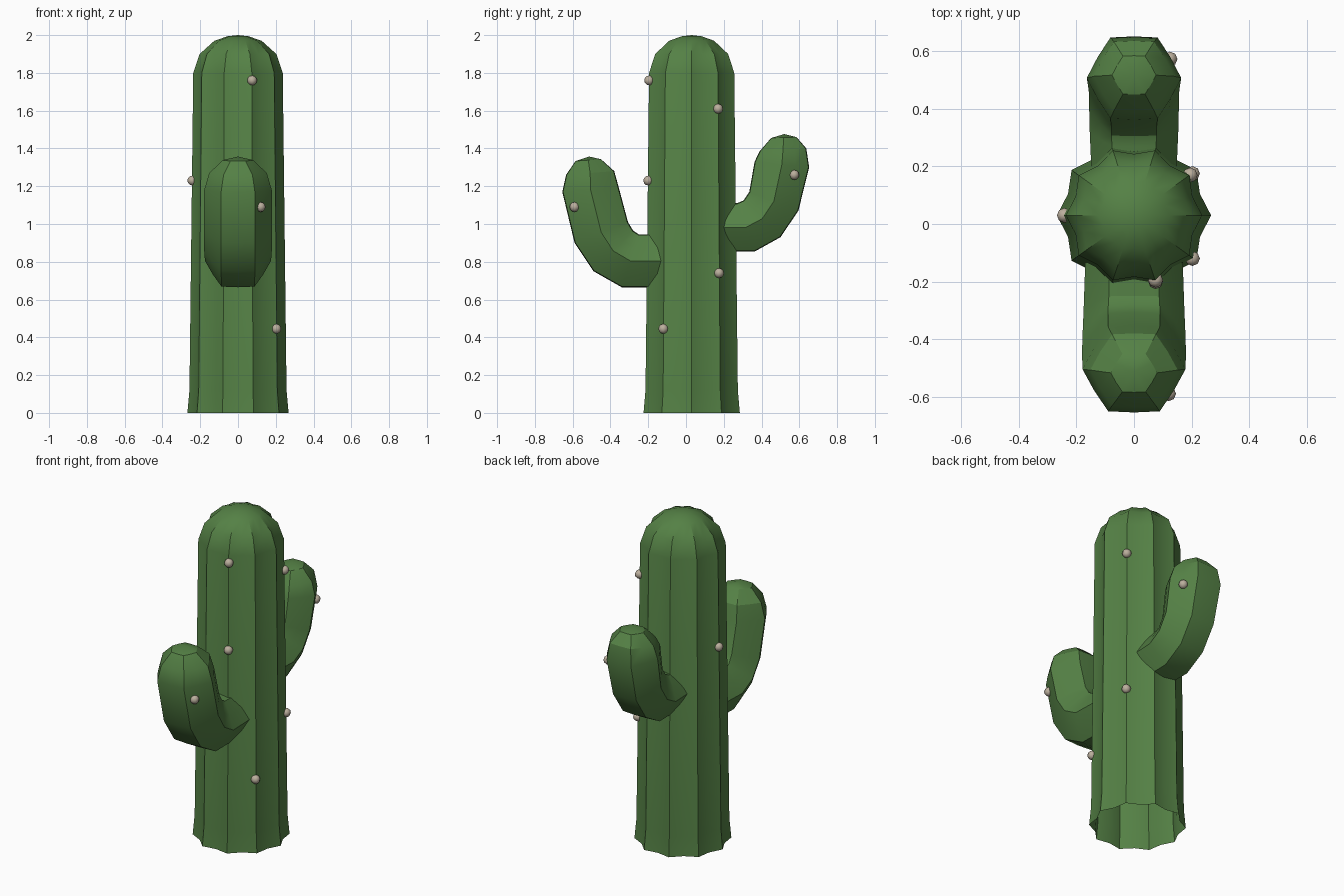
import bpy, bmesh
from math import sin, cos, pi, radians
from mathutils import Vector

if "Cube" in bpy.data.objects:
    bpy.data.objects.remove(bpy.data.objects["Cube"])

def material(name, color):
    m = bpy.data.materials.new(name)
    m.diffuse_color = (*color, 1)
    m.use_nodes = True
    m.node_tree.nodes["Principled BSDF"].inputs["Base Color"].default_value = m.diffuse_color
    return m

GREEN = material("cactus_green", (0.09, 0.22, 0.06))
CREAM = material("spine_cream", (0.50, 0.43, 0.34))

def finish(name, bm, mat, angle=30):
    bmesh.ops.recalc_face_normals(bm, faces=bm.faces[:])
    me = bpy.data.meshes.new(name)
    bm.to_mesh(me)
    bm.free()
    me.materials.append(mat)
    ob = bpy.data.objects.new(name, me)
    bpy.context.collection.objects.link(ob)
    bpy.ops.object.select_all(action='DESELECT')
    ob.select_set(True)
    bpy.context.view_layer.objects.active = ob
    bpy.ops.object.shade_smooth_by_angle(angle=radians(angle))
    return ob

def ribbed_skin(name, rings, pole, ribs, valley):
    """Skin rings (centre, u axis, v axis) of a ribbed section, closed by a pole."""
    bm = bmesh.new()
    n = ribs * 2
    loops = []
    for c, u, v in rings:
        loop = []
        for i in range(n):
            a, k = 2 * pi * i / n, valley if i % 2 else 1
            loop.append(bm.verts.new(c + (u * cos(a) + v * sin(a)) * k))
        loops.append(loop)
    for a, b in zip(loops, loops[1:]):
        for i in range(n):
            j = (i + 1) % n
            bm.faces.new((a[i], a[j], b[j], b[i]))
    top = bm.verts.new(pole)
    for i in range(n):
        bm.faces.new((loops[-1][i], loops[-1][(i + 1) % n], top))
    return finish(name, bm, GREEN)

# Trunk: ten ribs, open base, domed top
CY = 0.03
profile = [(0.268, 0), (0.257, 0.12), (0.237, 1.8), (0.203, 1.9), (0.125, 1.97), (0.055, 1.994)]
ribbed_skin("trunk", [(Vector((0, CY, z)), Vector((r, 0, 0)), Vector((0, r, 0))) for r, z in profile],
            (0, CY, 2.0), 10, 0.9)

# Arms: six ribs, each ring given by its inner and outer point in the y-z plane
def arm(name, pairs, pole, widen):
    rings = []
    for (y1, z1), (y2, z2) in pairs:
        p, q = Vector((0, y1, z1)), Vector((0, y2, z2))
        half = (q - p) / 2
        rings.append(((p + q) / 2, Vector((half.length * widen, 0, 0)), half / 0.89))
    ribbed_skin(name, rings, (0, *pole), 6, 0.89)

arm("front_arm", [((-0.05, 0.945), (-0.05, 0.665)), ((-0.25, 0.945), (-0.34, 0.665)),
                  ((-0.28, 0.965), (-0.49, 0.75)), ((-0.307, 1.01), (-0.59, 0.90)),
                  ((-0.355, 1.19), (-0.655, 1.17)), ((-0.38, 1.28), (-0.635, 1.26)),
                  ((-0.45, 1.343), (-0.585, 1.333))], (-0.512, 1.357), 1.19)
arm("back_arm", [((0.10, 1.11), (0.10, 0.855)), ((0.27, 1.11), (0.365, 0.855)),
                 ((0.305, 1.125), (0.50, 0.93)), ((0.335, 1.17), (0.595, 1.07)),
                 ((0.363, 1.33), (0.652, 1.30)), ((0.39, 1.385), (0.637, 1.40)),
                 ((0.45, 1.455), (0.585, 1.46)), ], (0.52, 1.476), 1.13)

# Spine buds dotted on the ribs
buds = [(0.075, -0.195, 1.76), (0.075, -0.2, 1.23), (-0.242, 0.03, 1.23), (0.195, 0.17, 1.61),
        (0.203, 0.175, 0.74), (0.203, -0.12, 0.445), (0.12, -0.59, 1.09), (0.125, 0.573, 1.26)]
for i, p in enumerate(buds):
    bm = bmesh.new()
    bmesh.ops.create_uvsphere(bm, u_segments=8, v_segments=6, radius=0.026)
    bmesh.ops.translate(bm, verts=bm.verts[:], vec=p)
    finish(f"spine_bud_{i + 1}", bm, CREAM, 60)
